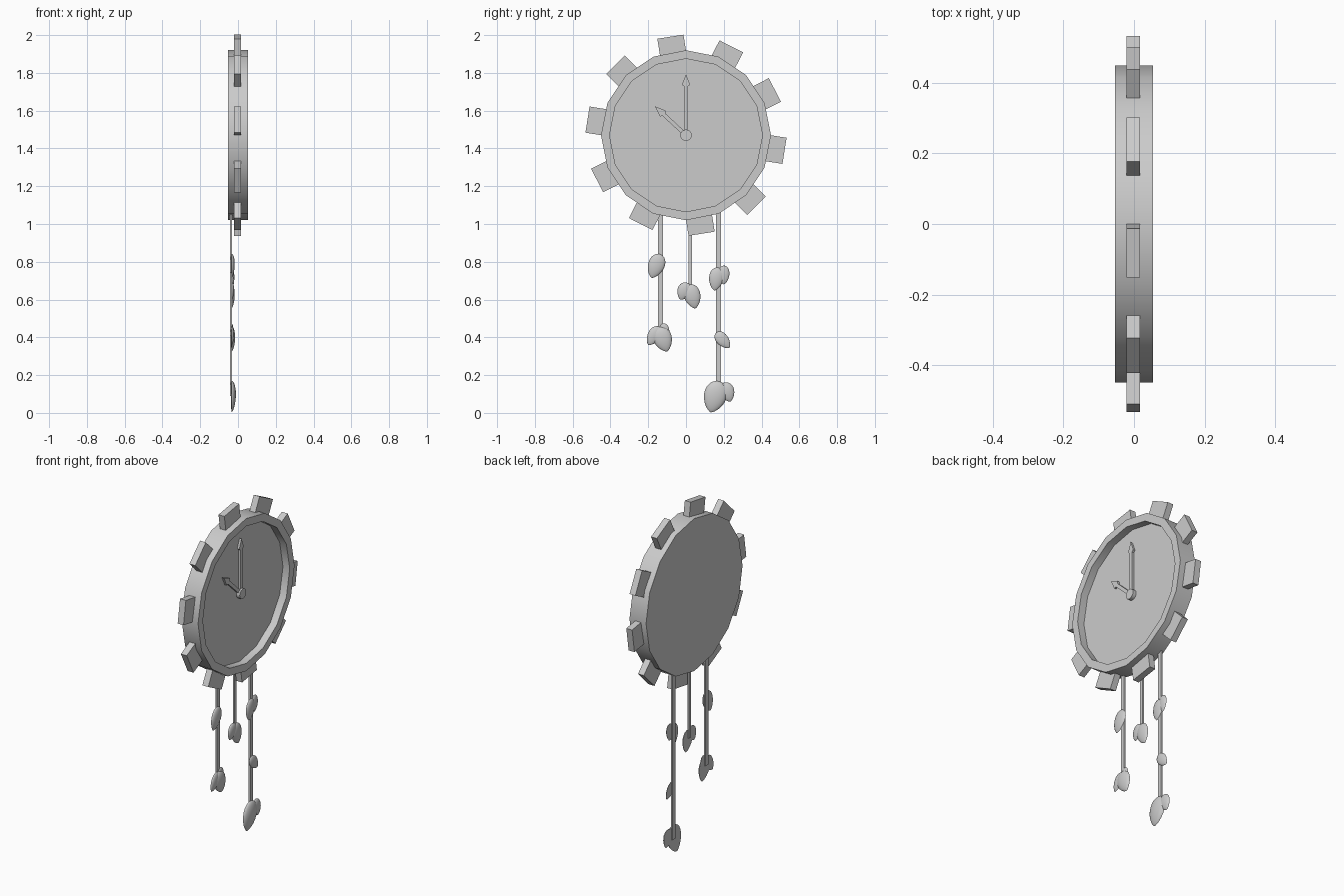
import bpy
import bmesh
from math import pi, radians, sin, cos, atan2, hypot
from mathutils import Matrix, Vector

if "Cube" in bpy.data.objects:
    bpy.data.objects.remove(bpy.data.objects["Cube"])

GREY = (0.6, 0.6, 0.6, 1)
mat = bpy.data.materials.new("plain_grey")
mat.use_nodes = True
mat.diffuse_color = GREY
mat.node_tree.nodes["Principled BSDF"].inputs["Base Color"].default_value = GREY

CENTRE = Vector((0, 0, 1.47))
FLOOR = 0.01      # depth of the dial face inside the rim
STRAND_X = -0.037


def finish(bm, name, smooth=False):
    bmesh.ops.recalc_face_normals(bm, faces=bm.faces)
    mesh = bpy.data.meshes.new(name)
    bm.to_mesh(mesh)
    bm.free()
    mesh.materials.append(mat)
    obj = bpy.data.objects.new(name, mesh)
    bpy.context.collection.objects.link(obj)
    if smooth:
        bpy.ops.object.select_all(action='DESELECT')
        obj.select_set(True)
        bpy.context.view_layer.objects.active = obj
        bpy.ops.object.shade_smooth_by_angle(angle=radians(35))
    return obj


def lathe(points, axis, steps):
    """Spin a profile given as (x, z) points around an axis."""
    bm = bmesh.new()
    verts = [bm.verts.new((x, 0, z)) for x, z in points]
    edges = [bm.edges.new(pair) for pair in zip(verts, verts[1:])]
    bmesh.ops.spin(bm, geom=verts + edges, cent=(0, 0, 0), axis=axis,
                   angle=2 * pi, steps=steps)
    bmesh.ops.remove_doubles(bm, verts=bm.verts, dist=0.0001)
    return bm


def box(name, size, matrix):
    bm = bmesh.new()
    bmesh.ops.create_cube(bm, size=1, matrix=matrix @ Matrix.Diagonal((*size, 1)))
    return finish(bm, name)


# Round case with a raised rim and sunken dial
bm = lathe([(-0.054, 0), (-0.054, 0.45), (0.054, 0.45), (0.054, 0.405),
            (FLOOR, 0.405), (FLOOR, 0)], (1, 0, 0), 16)
bm.transform(Matrix.Translation(CENTRE))
finish(bm, "clock_case", True)

# Ten blocks around the rim
for i in range(10):
    turn = Matrix.Rotation(radians(27 + 36 * i), 4, 'X')
    place = Matrix.Translation(CENTRE) @ turn @ Matrix.Translation((-0.002, 0.478, 0))
    box(f"rim_block_{i + 1}", (0.038, 0.1, 0.14), place)


# Hands with arrow heads
def hand(name, length, angle):
    half = [(0.01, 0), (0.01, length - 0.065), (0.021, length - 0.055)]
    outline = half + [(0, length)] + [(-y, z) for y, z in reversed(half)]
    bm = bmesh.new()
    face = bm.faces.new([bm.verts.new((FLOOR - 0.002, y, z)) for y, z in outline])
    out = bmesh.ops.extrude_face_region(bm, geom=[face])["geom"]
    bmesh.ops.translate(bm, vec=(0.015, 0, 0),
                        verts=[v for v in out if isinstance(v, bmesh.types.BMVert)])
    bm.transform(Matrix.Translation(CENTRE) @ Matrix.Rotation(radians(angle), 4, 'X'))
    finish(bm, name)


hand("minute_hand", 0.323, 0)
hand("hour_hand", 0.224, 47)

bm = lathe([(FLOOR - 0.002, 0), (FLOOR - 0.002, 0.03), (0.032, 0.03), (0.032, 0)],
           (1, 0, 0), 16)
bm.transform(Matrix.Translation(CENTRE))
finish(bm, "hand_hub", True)

# Hanging strands: name, y, bottom, top, width
for side, y, low, high, width in [("back", -0.135, 0.41, 1.06, 0.026),
                                  ("middle", 0.022, 0.63, 1.04, 0.02),
                                  ("front", 0.173, 0.09, 1.09, 0.026)]:
    box(f"{side}_strand", (0.01, width, high - low),
        Matrix.Translation((STRAND_X, y, (low + high) / 2)))


# Domed leaves, round at the stem and pointed at the tip
def leaf(name, base, tip, width):
    dy, dz = tip[0] - base[0], tip[1] - base[1]
    length = hypot(dy, dz)
    ts = [(1 - cos(pi * i / 12)) / 2 for i in range(13)]
    profile = [(width * 1.13 * t ** 0.5 * (1 - t) ** 0.7, t * length) for t in ts]
    bm = lathe(profile, (0, 0, 1), 20)
    for v in bm.verts:
        v.co.x *= 0.38 if v.co.x > 0 else 0.06
    bm.transform(Matrix.Translation((STRAND_X + 0.003, *base))
                 @ Matrix.Rotation(atan2(-dy, dz), 4, 'X'))
    finish(bm, name, True)


leaf("back_upper_leaf", (-0.135, 0.84), (-0.183, 0.715), 0.088)
leaf("back_lower_leaf", (-0.145, 0.455), (-0.1, 0.325), 0.1)
leaf("back_lower_side_leaf", (-0.14, 0.455), (-0.2, 0.36), 0.07)
leaf("back_lower_bud", (-0.13, 0.47), (-0.093, 0.42), 0.045)
leaf("middle_leaf", (0.018, 0.68), (0.05, 0.553), 0.088)
leaf("middle_side_leaf", (0.01, 0.688), (-0.03, 0.6), 0.075)
leaf("front_upper_leaf", (0.17, 0.77), (0.15, 0.648), 0.078)
leaf("front_upper_side_leaf", (0.2, 0.78), (0.2, 0.68), 0.06)
leaf("front_middle_leaf", (0.16, 0.425), (0.23, 0.345), 0.065)
leaf("front_lower_leaf", (0.177, 0.167), (0.13, 0.003), 0.122)
leaf("front_lower_side_leaf", (0.2, 0.16), (0.235, 0.06), 0.08)
